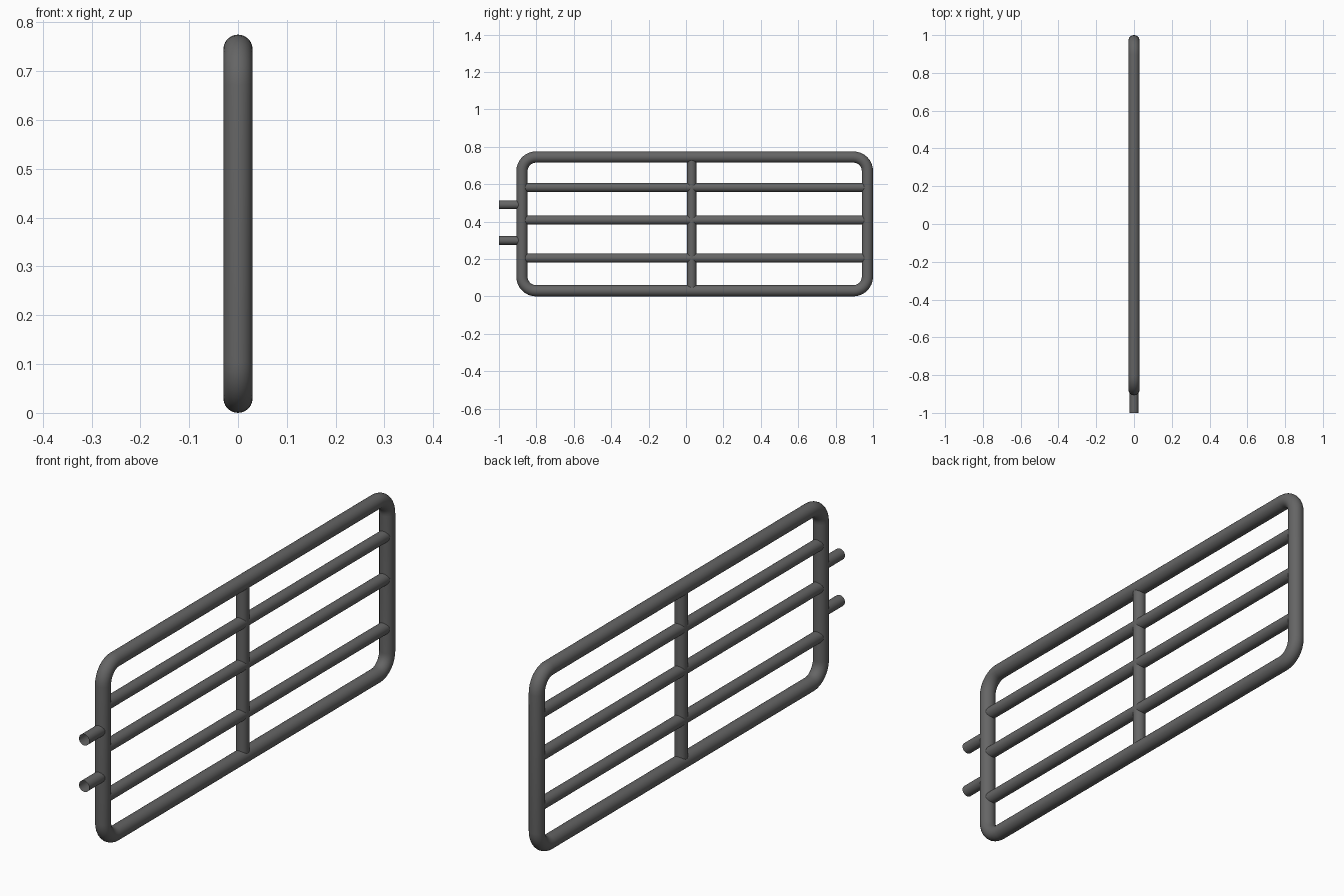
import bpy
from math import pi, cos, sin

if "Cube" in bpy.data.objects:
    bpy.data.objects.remove(bpy.data.objects["Cube"])

grey = bpy.data.materials.new("dark_grey_steel")
grey.diffuse_color = (0.13, 0.13, 0.13, 1)
grey.use_nodes = True
grey.node_tree.nodes["Principled BSDF"].inputs["Base Color"].default_value = grey.diffuse_color


def finish(obj, name):
    obj.name = name
    obj.data.materials.append(grey)
    bpy.ops.object.shade_smooth_by_angle()


def tube(name, center, length, radius, along_y=True):
    bpy.ops.mesh.primitive_cylinder_add(
        vertices=24, radius=radius, depth=length, end_fill_type='NOTHING',
        location=center, rotation=(pi / 2 if along_y else 0, 0, 0))
    finish(bpy.context.object, name)


# Gate outline: centre line of a rounded rectangle in the YZ plane
Y0, Y1, Z0, Z1 = -0.877, 0.97, 0.03, 0.745
R, TUBE, STEPS = 0.075, 0.03, 8
path = []
for i, (cy, cz) in enumerate([(Y1 - R, Z1 - R), (Y0 + R, Z1 - R),
                              (Y0 + R, Z0 + R), (Y1 - R, Z0 + R)]):
    for s in range(STEPS + 1):
        a = (i + s / STEPS) * pi / 2
        path.append((0, cy + R * cos(a), cz + R * sin(a)))

# Outer frame: bent round pipe swept along the outline
curve = bpy.data.curves.new("outer_frame", 'CURVE')
curve.dimensions = '3D'
curve.bevel_depth = TUBE
curve.bevel_resolution = 10
spline = curve.splines.new('POLY')
spline.points.add(len(path) - 1)
for point, co in zip(spline.points, path):
    point.co = (*co, 1)
spline.use_cyclic_u = True
frame = bpy.data.objects.new("outer_frame", curve)
bpy.context.collection.objects.link(frame)
bpy.context.view_layer.objects.active = frame
frame.select_set(True)
bpy.ops.object.convert(target='MESH')
finish(bpy.context.object, "outer_frame")

# Three horizontal rails
for i, z in enumerate((0.205, 0.408, 0.583)):
    tube(f"rail_{i + 1}", (0, (Y0 + Y1) / 2, z), Y1 - Y0, 0.0245)

# Middle upright
tube("middle_upright", (0, 0.031, (Z0 + Z1) / 2), Z1 - Z0, 0.0245, along_y=False)

# Two open-ended hinge stubs
for i, z in enumerate((0.299, 0.49)):
    tube(f"hinge_stub_{i + 1}", (0, (Y0 - 1) / 2, z), Y0 + 1, 0.023)
